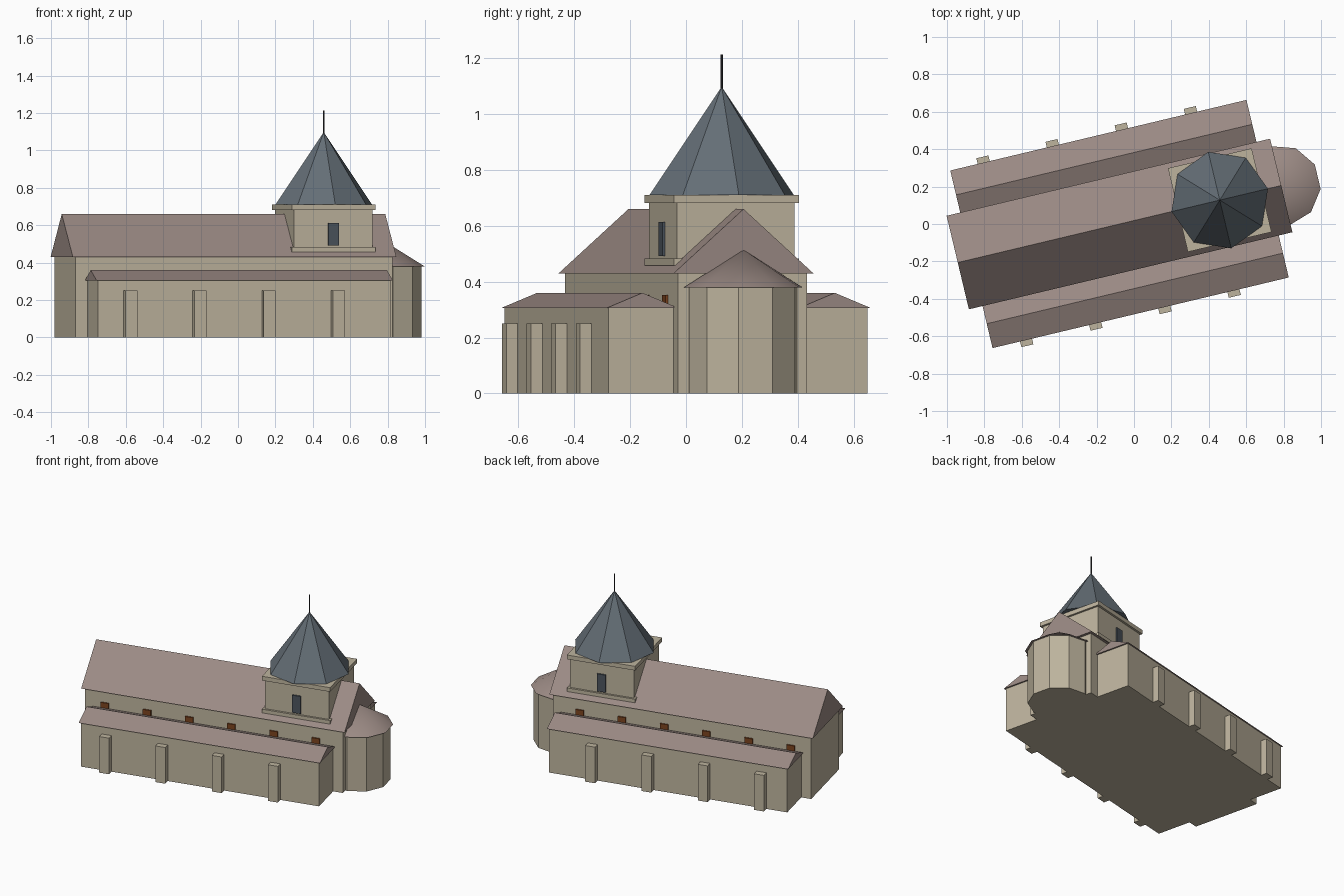
import bpy, bmesh, math
from mathutils import Matrix

if "Cube" in bpy.data.objects:
    bpy.data.objects.remove(bpy.data.objects["Cube"])

# The whole building is laid out along local x, then turned and placed
PLACE = Matrix.Translation((-0.0775, 0, 0)) @ Matrix.Rotation(math.radians(13.4), 4, 'Z')


def material(name, rgb):
    m = bpy.data.materials.new(name)
    lin = [(c / 255 / 12.92) if c < 10 else ((c / 255 + 0.055) / 1.055) ** 2.4 for c in rgb]
    m.diffuse_color = (*lin, 1)
    m.use_nodes = True
    m.node_tree.nodes["Principled BSDF"].inputs["Base Color"].default_value = m.diffuse_color
    return m


STONE = material("warm_stone", (190, 180, 158))
TILE = material("dusty_tile", (155, 138, 132))
SLATE = material("blue_slate", (100, 110, 118))
GLASS = material("dark_glass", (76, 84, 93))
AMBER = material("amber_glass", (122, 66, 30))
IRON = material("dark_iron", (50, 51, 54))


def finish(name, bm, mat):
    bmesh.ops.recalc_face_normals(bm, faces=bm.faces)
    me = bpy.data.meshes.new(name)
    bm.to_mesh(me)
    bm.free()
    me.materials.append(mat)
    ob = bpy.data.objects.new(name, me)
    bpy.context.collection.objects.link(ob)
    ob.matrix_world = PLACE
    return ob


def box(name, mat, x0, x1, y0, y1, z0, z1):
    bm = bmesh.new()
    m = Matrix.Translation(((x0 + x1) / 2, (y0 + y1) / 2, (z0 + z1) / 2)) @ \
        Matrix.Diagonal((x1 - x0, abs(y1 - y0), z1 - z0, 1))
    bmesh.ops.create_cube(bm, size=1, matrix=m)
    return finish(name, bm, mat)


def gable(name, mat, half_len, y, half_w, z0, z1):
    # triangular profile extruded along the ridge
    bm = bmesh.new()
    vs = [bm.verts.new((-half_len, y + dy, z)) for dy, z in ((-half_w, z0), (half_w, z0), (0, z1))]
    face = bm.faces.new(vs)
    out = bmesh.ops.extrude_face_region(bm, geom=[face])["geom"]
    bmesh.ops.translate(bm, vec=(2 * half_len, 0, 0),
                        verts=[v for v in out if isinstance(v, bmesh.types.BMVert)])
    # keep the starting cap so the prism stays closed
    if not face.is_valid:
        bm.faces.new(vs)
    return finish(name, bm, mat)


def cone(name, mat, sides, r0, r1, x, z0, z1):
    bm = bmesh.new()
    bmesh.ops.create_cone(bm, cap_ends=True, segments=sides, radius1=r0, radius2=r1,
                          depth=z1 - z0, matrix=Matrix.Translation((x, 0, (z0 + z1) / 2)))
    return finish(name, bm, mat)


# Nave
box("nave_walls", STONE, -0.871, 0.871, -0.2375, 0.2375, 0, 0.43)
gable("nave_roof", TILE, 0.889, 0, 0.257, 0.43, 0.66)

# Aisles with buttresses and clerestory windows on both sides
for side, s in (("south", -1), ("north", 1)):
    ya, yb = sorted((s * 0.22, s * 0.477))
    box(side + "_aisle_walls", STONE, -0.804, 0.804, ya, yb, 0, 0.305)
    gable(side + "_aisle_roof", TILE, 0.814, s * 0.354, 0.134, 0.305, 0.36)
    for i in range(4):
        x = -0.63 + 0.38 * i
        ya, yb = sorted((s * 0.46, s * 0.519))
        box(f"{side}_buttress_{i + 1}", STONE, x - 0.033, x + 0.033, ya, yb, 0, 0.25)
    for i in range(6):
        x = -0.735 + 0.285 * i
        ya, yb = sorted((s * 0.2375, s * 0.247))
        box(f"{side}_nave_window_{i + 1}", AMBER, x - 0.027, x + 0.027, ya, yb, 0.29, 0.352)

# Apse
cone("apse_walls", STONE, 10, 0.2, 0.2, 0.883, 0, 0.38)
apse_roof = cone("apse_roof", TILE, 10, 0.217, 0, 0.883, 0.38, 0.515)
bpy.context.view_layer.objects.active = apse_roof
apse_roof.select_set(True)
bpy.ops.object.shade_smooth_by_angle(angle=math.radians(30))
apse_roof.select_set(False)

# Crossing tower
TX = 0.551


def tower_slab(name, h, z0, z1):
    box(name, STONE, TX - h, TX + h, -h, h, z0, z1)


tower_slab("tower_walls", 0.216, 0.4, 0.69)
tower_slab("tower_base_ledge", 0.23, 0.458, 0.483)
tower_slab("tower_cornice", 0.23, 0.682, 0.711)
for side, s in (("south", -1), ("north", 1)):
    ya, yb = sorted((s * 0.216, s * 0.2255))
    box(side + "_tower_window", GLASS, TX - 0.029, TX + 0.029, ya, yb, 0.492, 0.613)

# Spire and finial
cone("spire", SLATE, 8, 0.265, 0, TX, 0.711, 1.098)
cone("finial", IRON, 8, 0.005, 0.005, TX, 1.08, 1.214)
